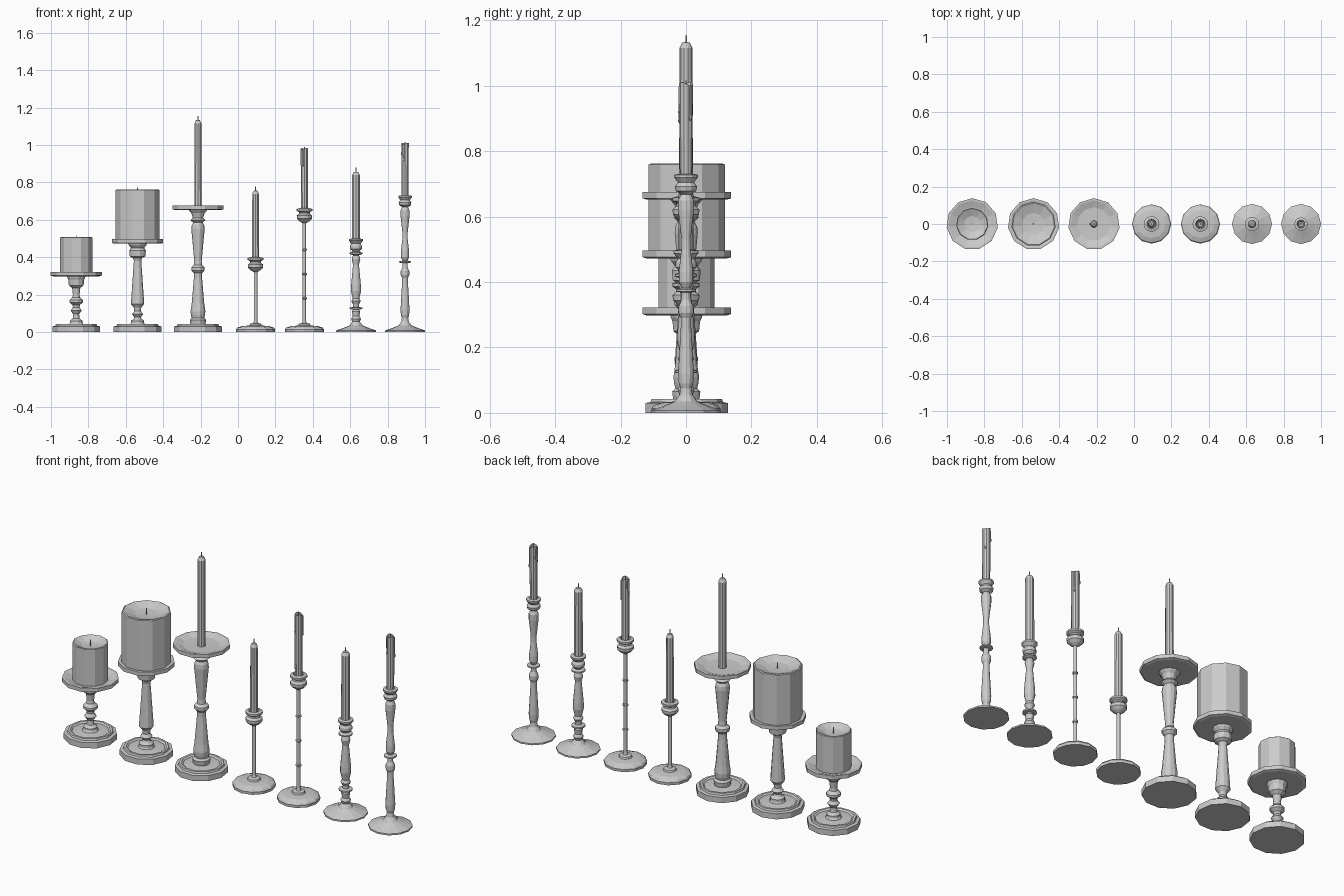
import bpy, bmesh, math


def lathe(name, x, sides, profile):
    """Revolve (radius, z) points, bottom to top, around a vertical axis."""
    bm = bmesh.new()
    rings = []
    for r, z in profile:
        if r == 0:
            rings.append([bm.verts.new((0, 0, z))] * sides)
        else:
            ring = []
            for i in range(sides):
                a = math.pi / 2 + math.tau * i / sides
                ring.append(bm.verts.new((r * math.cos(a), r * math.sin(a), z)))
            rings.append(ring)
    for low, high in zip(rings, rings[1:]):
        for i in range(sides):
            j = (i + 1) % sides
            corners = list(dict.fromkeys((low[i], low[j], high[j], high[i])))
            if len(corners) > 2:
                bm.faces.new(corners)
    bmesh.ops.recalc_face_normals(bm, faces=bm.faces)
    mesh = bpy.data.meshes.new(name)
    bm.to_mesh(mesh)
    bm.free()
    obj = bpy.data.objects.new(name, mesh)
    bpy.context.collection.objects.link(obj)
    obj.location.x = x
    return obj


def wick(name, x, z0, z1):
    lathe(name, x, 5, [(0, z0), (0.003, z0), (0.002, z1), (0, z1)])


def pillar_holder(name, x, stem, plate_z):
    """Stepped round base, turned stem and shallow dish plate."""
    base = [(0, 0), (0.129, 0), (0.129, 0.03), (0.113, 0.033), (0.11, 0.043),
            (0.098, 0.043), (0.09, 0.036), (0.04, 0.04)]
    plate = [(0.05, plate_z), (0.125, plate_z), (0.138, plate_z + 0.004),
             (0.138, plate_z + 0.024), (0.127, plate_z + 0.024),
             (0.09, plate_z + 0.012), (0, plate_z + 0.01)]
    lathe(name + "_holder", x, 11, base + stem + plate)


def pillar_candle(name, x, r, z0, z1):
    lathe(name + "_candle", x, 11, [(0, z0), (r, z0), (r, z1 - 0.003), (r * 0.95, z1),
                                    (r * 0.85, z1 - 0.004), (r * 0.5, z1 - 0.018), (0, z1 - 0.022)])
    wick(name + "_wick", x, z1 - 0.022, z1 + 0.01)


def taper_candle(name, x, r, z0, z1):
    lathe(name + "_candle", x, 10, [(0, z0), (r, z0), (r * 0.93, z1 - 0.016),
                                    (r * 0.55, z1), (0, z1 + 0.002)])
    wick(name + "_wick", x, z1, z1 + 0.024)


def burnt_candle(name, x, r, z0, z1):
    """Taper with an uneven hollow top and wax drips down its sides."""
    obj = lathe(name + "_candle", x, 10, [(0, z0), (r * 0.9, z0), (r, z1 - 0.02), (r, z1),
                                          (r * 0.75, z1), (r * 0.6, z1 - 0.02), (0, z1 - 0.024)])
    for v in obj.data.vertices:
        if v.co.z > z1 - 0.001:
            v.co.z -= 0.006 * (1 + math.sin(2 * math.atan2(v.co.y, v.co.x)))
    for k, (angle, length) in enumerate([(0.7, 0.12), (2.6, 0.07), (4.4, 0.1)]):
        drip = lathe(f"{name}_drip_{k}", x, 6, [(0, z1 - length), (0.005, z1 - length + 0.006),
                                                (0.003, z1 - length + 0.02), (0.003, z1 - 0.015), (0, z1 - 0.01)])
        drip.location = (x + r * 0.97 * math.cos(angle), r * 0.97 * math.sin(angle), 0)
    wick(name + "_wick", x, z1 - 0.024, z1 + 0.004)


# Three pillar holders with turned stems
pillar_holder("short", -0.865, [
    (0.034, 0.05), (0.034, 0.06), (0.019, 0.072), (0.016, 0.095), (0.03, 0.115), (0.018, 0.132),
    (0.02, 0.145), (0.036, 0.158), (0.036, 0.17), (0.02, 0.185), (0.018, 0.2), (0.022, 0.235),
    (0.04, 0.25), (0.043, 0.28), (0.048, 0.29)], 0.298)
pillar_candle("short", -0.865, 0.087, 0.309, 0.507)

pillar_holder("medium", -0.537, [
    (0.036, 0.048), (0.036, 0.06), (0.022, 0.07), (0.018, 0.08), (0.03, 0.095), (0.018, 0.112),
    (0.02, 0.13), (0.036, 0.15), (0.034, 0.18), (0.02, 0.38), (0.024, 0.395), (0.042, 0.405),
    (0.045, 0.435), (0.036, 0.45), (0.048, 0.465)], 0.472)
pillar_candle("medium", -0.537, 0.119, 0.483, 0.762)

pillar_holder("tall", -0.214, [
    (0.042, 0.05), (0.044, 0.065), (0.034, 0.075), (0.038, 0.09), (0.04, 0.11), (0.034, 0.15),
    (0.022, 0.29), (0.022, 0.315), (0.036, 0.33), (0.036, 0.345), (0.022, 0.358), (0.02, 0.38),
    (0.036, 0.55), (0.034, 0.57), (0.026, 0.585), (0.04, 0.598), (0.028, 0.61), (0.036, 0.635),
    (0.045, 0.645)], 0.652)
taper_candle("tall", -0.214, 0.021, 0.662, 1.132)


# Two rod holders: domed base, thin rod with beads, socket cup
def rod_holder(name, x, cup, beads):
    pts = [(0, 0), (0.104, 0), (0.105, 0.014), (0.098, 0.023), (0.075, 0.031), (0.033, 0.035),
           (0.03, 0.044), (0.012, 0.048), (0.009, 0.06)]
    for z in beads:
        pts += [(0.009, z - 0.006), (0.014, z - 0.003), (0.014, z + 0.003), (0.009, z + 0.006)]
    pts += [(r, cup + dz) for r, dz in [
        (0.009, -0.01), (0.026, 0), (0.04, 0.014), (0.041, 0.03), (0.03, 0.04), (0.029, 0.048),
        (0.042, 0.056), (0.042, 0.066), (0.026, 0.07), (0.022, 0.06), (0, 0.06)]]
    lathe(name + "_holder", x, 12, pts)


rod_holder("short_rod", 0.094, 0.33, [])
taper_candle("short_rod", 0.094, 0.02, 0.385, 0.755)
rod_holder("tall_rod", 0.355, 0.592, [0.18, 0.31, 0.44])
burnt_candle("tall_rod", 0.355, 0.021, 0.645, 0.984)

# Two slender turned holders with flared conical bases
flare = [(0, 0), (0.107, 0), (0.107, 0.008), (0.07, 0.021), (0.035, 0.035), (0.02, 0.055)]
lathe("slim_holder", 0.631, 12, flare + [
    (0.026, 0.07), (0.018, 0.085), (0.022, 0.11), (0.016, 0.12), (0.034, 0.123), (0.034, 0.13),
    (0.016, 0.134), (0.016, 0.148), (0.025, 0.165), (0.018, 0.18), (0.027, 0.22), (0.026, 0.25),
    (0.016, 0.36), (0.023, 0.39), (0.016, 0.41), (0.034, 0.417), (0.034, 0.424), (0.018, 0.43),
    (0.032, 0.445), (0.032, 0.46), (0.024, 0.472), (0.038, 0.488), (0.038, 0.496), (0.022, 0.5),
    (0, 0.49)])
taper_candle("slim", 0.631, 0.023, 0.488, 0.855)

lathe("tall_slim_holder", 0.893, 12, flare + [
    (0.017, 0.075), (0.022, 0.09), (0.024, 0.12), (0.016, 0.26), (0.016, 0.29), (0.023, 0.305),
    (0.023, 0.325), (0.014, 0.345), (0.013, 0.368), (0.031, 0.371), (0.031, 0.378), (0.013, 0.382),
    (0.022, 0.4), (0.022, 0.43), (0.014, 0.5), (0.014, 0.53), (0.024, 0.62), (0.024, 0.65),
    (0.016, 0.668), (0.031, 0.678), (0.034, 0.692), (0.025, 0.705), (0.036, 0.72), (0.036, 0.728),
    (0.022, 0.731), (0, 0.72)])
burnt_candle("tall_slim", 0.893, 0.021, 0.718, 1.012)
